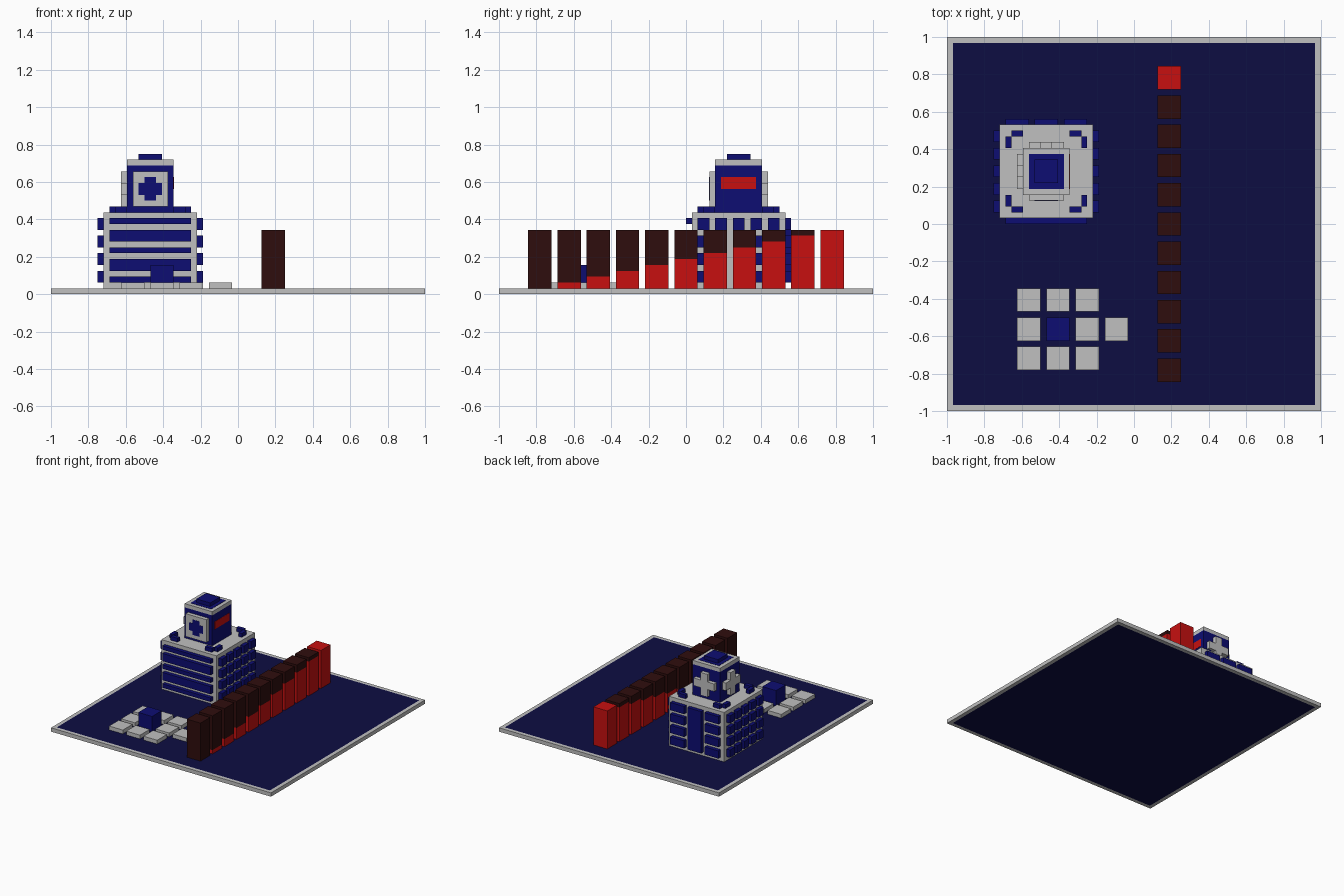
import bpy
import bmesh

U = 1 / 32  # grid unit

cube = bpy.data.objects.get("Cube")
if cube:
    bpy.data.objects.remove(cube, do_unlink=True)


def material(name, rgb):
    m = bpy.data.materials.new(name)
    m.use_nodes = True
    m.diffuse_color = (*rgb, 1)
    m.node_tree.nodes["Principled BSDF"].inputs["Base Color"].default_value = (*rgb, 1)
    return m


GREY = material("light grey", (0.53, 0.53, 0.53))
NAVY = material("navy blue", (0.004, 0.004, 0.17))
GROUND = material("dark navy", (0.004, 0.004, 0.055))
RED = material("red", (0.57, 0.005, 0.005))
MAROON = material("dark maroon", (0.028, 0.004, 0.004))


def boxes(name, mat, items):
    """One object from boxes given as (x0, x1, y0, y1, z0, z1) in grid units."""
    bm = bmesh.new()
    for x0, x1, y0, y1, z0, z1 in items:
        cube = bmesh.ops.create_cube(bm, size=1)
        for v in cube["verts"]:
            v.co = ((x1 if v.co.x > 0 else x0) * U,
                    (y1 if v.co.y > 0 else y0) * U,
                    (z1 if v.co.z > 0 else z0) * U)
    mesh = bpy.data.meshes.new(name)
    bm.to_mesh(mesh)
    bm.free()
    mesh.materials.append(mat)
    obj = bpy.data.objects.new(name, mesh)
    bpy.context.collection.objects.link(obj)
    return obj


# Ground slab with a pale rim
boxes("ground_panel", GROUND, [(-31, 31, -31, 31, 0, 1)])
boxes("ground_rim", GREY, [(-32, 32, -32, -31, 0, 1), (-32, 32, 31, 32, 0, 1),
                           (-32, -31, -31, 31, 0, 1), (31, 32, -31, 31, 0, 1)])

# Building block; its centre is (CX, CY)
CX, CY = -15, 9
boxes("building_body", GREY, [(CX - 8, CX + 8, CY - 8, CY + 8, 1, 14)])

# Front ribbon windows
boxes("front_windows", NAVY, [(CX - 7, CX + 7, 0, 1, a, b) for a, b in
                              ((2, 3), (4, 6), (7, 8), (9, 11), (12, 13))])

# Square windows on both sides
floors = range(2, 13, 3)
for name, x in (("right_windows", CX - 9), ("left_windows", CX + 8)):
    boxes(name, NAVY, [(x, x + 1, y, y + 2, z, z + 2)
                       for y in range(2, 16, 3) for z in floors])

# Back windows around a tall central strip
boxes("back_windows", NAVY, [(x, x + 4, 17, 18, z, z + 2)
                             for x in (CX - 7, CX + 3) for z in floors])
boxes("back_stair_window", NAVY, [(CX - 2, CX + 2, 17, 18, 2, 13)])

# Corner blocks on the roof
corners = []
for sx in (-1, 1):
    for sy in (-1, 1):
        for a, b, c, d in ((4, 6, 6, 7), (6, 7, 4, 6)):
            xs = sorted((CX + sx * a, CX + sx * b))
            ys = sorted((CY + sy * c, CY + sy * d))
            corners.append((*xs, *ys, 14, 15))
boxes("roof_corner_blocks", NAVY, corners)

# Tower
boxes("tower_body", NAVY, [(CX - 4, CX + 4, CY - 4, CY + 4, 14, 22)])
boxes("tower_roof", GREY, [(CX - 4, CX + 4, CY - 4, CY + 4, 22, 23)])
boxes("tower_roof_inset", NAVY, [(CX - 3, CX + 3, CY - 3, CY + 3, 22.9, 23.06)])
boxes("tower_cap", NAVY, [(CX - 2, CX + 2, CY - 2, CY + 2, 23, 24)])

# Front sign with a navy cross
boxes("front_sign", GREY, [(CX - 3, CX + 3, CY - 5, CY - 4, 15, 21)])
boxes("front_cross", NAVY, [(CX - 1, CX + 1, CY - 5.06, CY - 4.9, 16, 20),
                            (CX - 2, CX - 1, CY - 5.06, CY - 4.9, 17, 19),
                            (CX + 1, CX + 2, CY - 5.06, CY - 4.9, 17, 19)])

# Raised crosses on the back and right of the tower
boxes("back_cross", GREY, [(CX - 1, CX + 1, CY + 4, CY + 5, 15, 21),
                           (CX - 3, CX - 1, CY + 4, CY + 5, 17, 19),
                           (CX + 1, CX + 3, CY + 4, CY + 5, 17, 19)])
boxes("right_cross", GREY, [(CX - 5, CX - 4, CY - 1, CY + 1, 15, 21),
                            (CX - 5, CX - 4, CY - 3, CY - 1, 17, 19),
                            (CX - 5, CX - 4, CY + 1, CY + 3, 17, 19)])

# Red panel on the left of the tower
boxes("left_red_panel", RED, [(CX + 3.9, CX + 4.06, CY - 3, CY + 3, 18, 20)])

# Paving around a navy block
boxes("paving_tiles", GREY, [(x, x + 4, y, y + 4, 1, 2)
                             for x in (-20, -15, -10) for y in (-25, -20, -15)
                             if (x, y) != (-15, -20)] + [(-5, -1, -20, -16, 1, 2)])
boxes("paving_block", NAVY, [(-15, -11, -20, -16, 1, 5)])

# Row of pillars, each filled with red one step higher than the last
steps = [(i, -27 + 5 * i) for i in range(11)]
boxes("pillar_fill", RED, [(4, 8, y, y + 4, 1, 1 + i) for i, y in steps if i > 0])
boxes("pillar_empty", MAROON, [(4, 8, y, y + 4, 1 + i, 11) for i, y in steps if i < 10])
